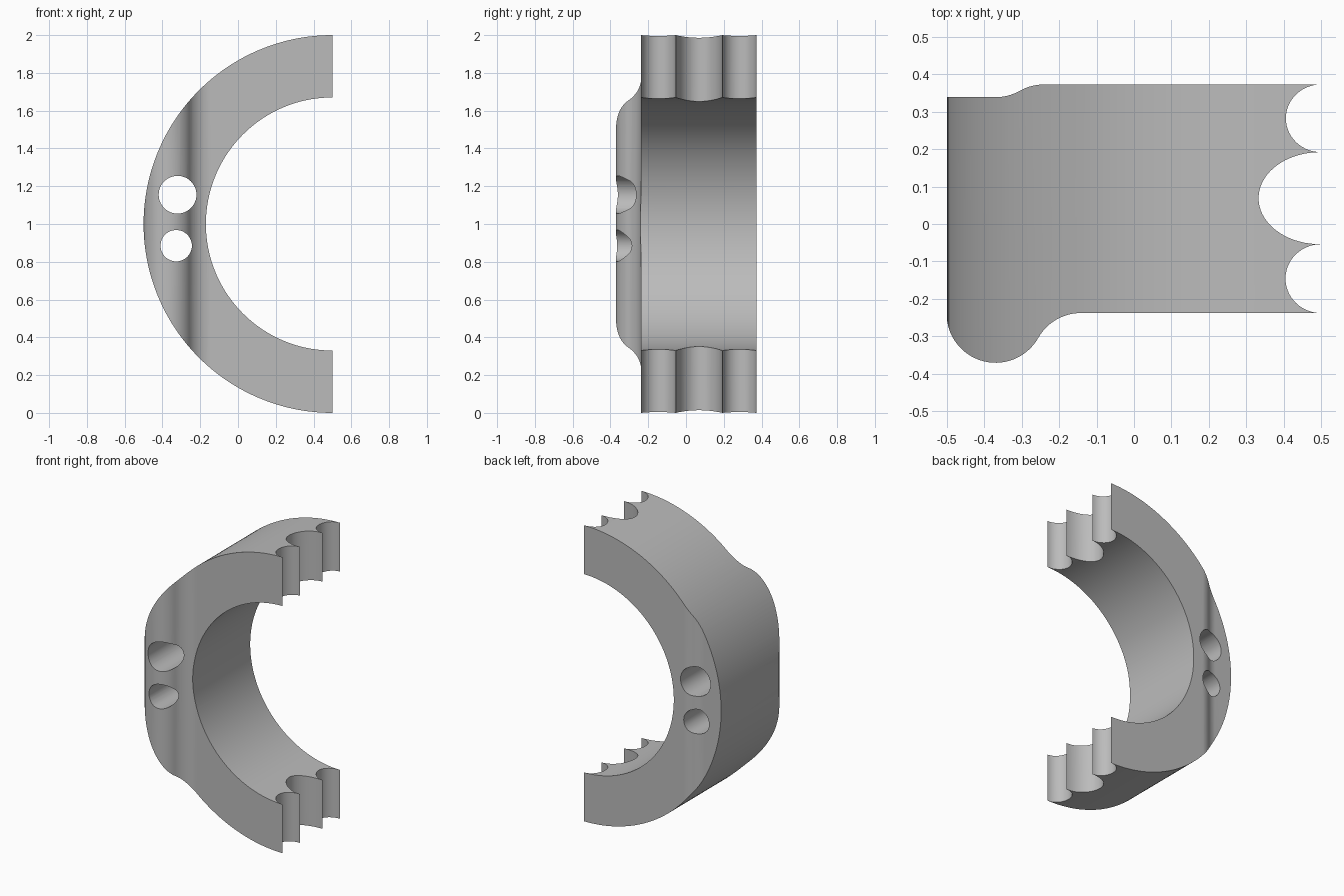
import bpy
import bmesh
from math import sin, cos, radians
from mathutils import Vector

cube = bpy.data.objects.get("Cube")
if cube:
    bpy.data.objects.remove(cube, do_unlink=True)

grey = bpy.data.materials.new("plain grey")
grey.use_nodes = True
grey.diffuse_color = (0.5, 0.5, 0.5, 1)
grey.node_tree.nodes["Principled BSDF"].inputs["Base Color"].default_value = (0.5, 0.5, 0.5, 1)


def arc(cx, cy, rx, start, end, steps, ry=None):
    """Points along an arc or half ellipse, angles in degrees."""
    ry = ry or rx
    angles = [radians(start + (end - start) * i / steps) for i in range(steps + 1)]
    return [(cx + rx * cos(a), cy + ry * sin(a)) for a in angles]


def prism(name, points, origin, direction):
    """Extrude a closed outline; a vertical direction means an x-y outline, otherwise x-z."""
    bm = bmesh.new()
    flat = direction[2] != 0
    verts = [bm.verts.new(Vector((a, b, 0) if flat else (a, 0, b)) + Vector(origin))
             for a, b in points]
    face = bm.faces.new(verts)
    extruded = bmesh.ops.extrude_face_region(bm, geom=[face])["geom"]
    bmesh.ops.translate(bm, vec=direction,
                        verts=[v for v in extruded if isinstance(v, bmesh.types.BMVert)])
    bmesh.ops.recalc_face_normals(bm, faces=bm.faces)
    mesh = bpy.data.meshes.new(name)
    bm.to_mesh(mesh)
    bm.free()
    mesh.materials.append(grey)
    obj = bpy.data.objects.new(name, mesh)
    bpy.context.collection.objects.link(obj)
    return obj


def combine(target, cutter, operation):
    mod = target.modifiers.new(operation.lower(), "BOOLEAN")
    mod.operation = operation
    mod.solver = "EXACT"
    mod.object = cutter
    bpy.context.view_layer.objects.active = target
    bpy.ops.object.modifier_apply(modifier=mod.name)
    bpy.data.objects.remove(cutter, do_unlink=True)


# Plan outline: rounded front bulge, stepped back, three scallops at the open ends
bend, r = 29.5, 0.131
back, front = 0.373, -0.238
outline = arc(-0.37, -0.24, r, 180, 360 - bend, 28)
outline += arc(-0.142, front - r, r, 180 - bend, 90, 12)[1:]
outline += arc(0.5, -0.146, 0.095, 270, 90, 28, 0.092)
outline += arc(0.497, 0.069, 0.164, 270, 90, 36, 0.123)[1:]
outline += arc(0.5, 0.2825, 0.094, 270, 90, 28, 0.0905)[1:]
outline += arc(-0.241, back - r, r, 90, 90 + bend, 8)
outline += arc(-0.37, 0.339 + r, r, bend - 90, -90, 8)[1:]
outline += [(-0.501, 0.339)]
body = prism("half_ring_clamp", outline, (0, 0, -0.1), (0, 0, 2.2))

# Half ring seen from the front, trimming the body
ring = [(0.55, 2)] + arc(0.5, 1, 1, 90, 270, 120) + [(0.55, 0)]
ring += [(0.55, 0.33)] + arc(0.5, 1, 0.67, 270, 90, 120) + [(0.55, 1.67)]
combine(body, prism("ring_trim", ring, (0, -0.6, 0), (0, 1.2, 0)), "INTERSECT")

# Two bolt holes through the thick side
for x, z, radius in ((-0.32, 1.155, 0.1), (-0.327, 0.885, 0.083)):
    hole = arc(x, z, radius, 0, 360, 48)[:-1]
    combine(body, prism("hole_cutter", hole, (0, -0.6, 0), (0, 1.2, 0)), "DIFFERENCE")

# Smooth curved walls, sharp rims
bpy.ops.object.select_all(action="DESELECT")
body.select_set(True)
bpy.context.view_layer.objects.active = body
bpy.ops.object.shade_smooth_by_angle(angle=radians(25))
